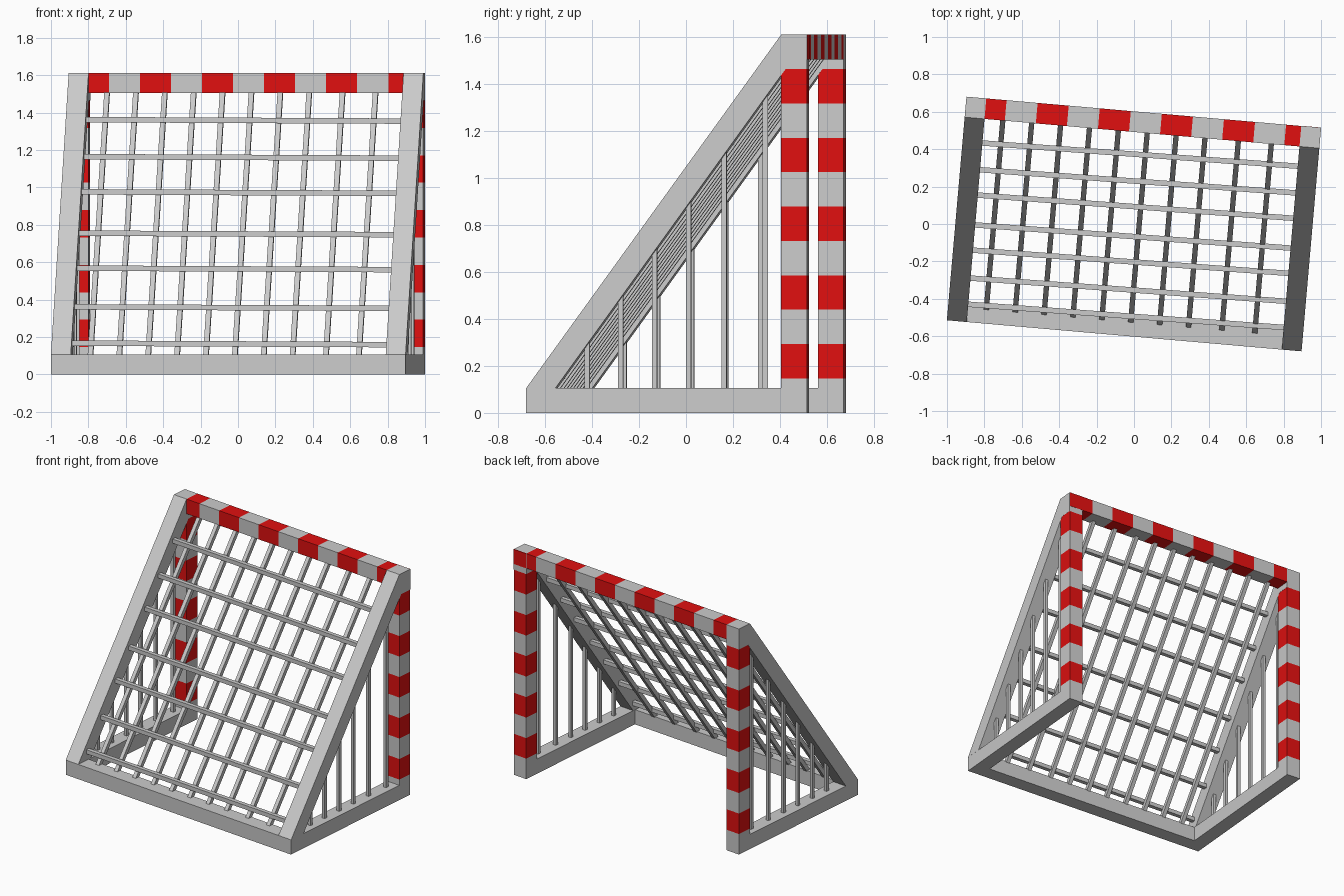
import bpy, bmesh
from math import radians
from mathutils import Matrix, Vector

if "Cube" in bpy.data.objects:
    bpy.data.objects.remove(bpy.data.objects["Cube"])

W, D, H, T = 0.951, 0.60, 1.61, 0.105      # half width, half depth, height, beam size
XI, YP = W - T, 0.49                       # inner side of beams, front of posts
SLOPE = (H - T) / (YP + D)
YAW = Matrix.Rotation(radians(-5), 4, 'Z')  # whole goal stands slightly turned

red = bpy.data.materials.new("red_paint")
red.diffuse_color = (0.75, 0.005, 0.005, 1)
red.use_nodes = True
red.node_tree.nodes["Principled BSDF"].inputs["Base Color"].default_value = red.diffuse_color


def finish(name, bm, mat=None):
    bmesh.ops.recalc_face_normals(bm, faces=bm.faces)
    bm.transform(YAW)
    me = bpy.data.meshes.new(name)
    bm.to_mesh(me)
    bm.free()
    if mat:
        me.materials.append(mat)
    bpy.context.collection.objects.link(bpy.data.objects.new(name, me))


def box(name, x, y, z, mat=None):
    bm = bmesh.new()
    bmesh.ops.create_cube(bm, size=1)
    for v in bm.verts:
        v.co = [r[0] if c < 0 else r[1] for c, r in zip(v.co, (x, y, z))]
    finish(name, bm, mat)


def sweep(name, section, a, b):
    """Extrude a closed section (offsets) from point a to point b."""
    bm = bmesh.new()
    lo = [bm.verts.new(Vector(a) + Vector(s)) for s in section]
    hi = [bm.verts.new(Vector(b) + Vector(s)) for s in section]
    bm.faces.new(lo)
    bm.faces.new(hi)
    n = len(section)
    for i in range(n):
        j = (i + 1) % n
        bm.faces.new((lo[i], lo[j], hi[j], hi[i]))
    finish(name, bm)


def square(u, v, r):
    u, v = Vector(u) * r, Vector(v) * r
    return [-u - v, u - v, u + v, v - u]


# Front beam of the base
box("front_base_beam", (-W, W), (-D, -D + T), (0, T))

# Side frames: base beam, striped post, sloped rafter, upright bars
seg = H / 11
rafter = [(-D, T), (YP, H), (D, H), (D, 10 * seg), (-0.475 + (10 * seg - T) / SLOPE, 10 * seg), (-0.475, T)]
side_bars = [-0.343, -0.20, -0.055, 0.09, 0.242, 0.418]
for s, side in ((-1, "left"), (1, "right")):
    xs = sorted((s * XI, s * W))
    box(side + "_base_beam", xs, (-D + T, YP), (0, T))
    for k in range(10):
        box(f"{side}_post_band_{k}", xs, (YP, D), (k * seg, (k + 1) * seg), red if k % 2 else None)
    e = 0.0008
    sweep(side + "_rafter", [(0, y, z) for y, z in rafter], (xs[0] - e, 0, 0), (xs[1] + e, 0, 0))
    for i, y in enumerate(side_bars):
        top = T + (y + 0.475) * SLOPE + 0.03
        xc, r = s * (W - T / 2), 0.011
        box(f"{side}_side_bar_{i}", (xc - r, xc + r), (y - r, y + r), (T - 0.02, top))

# Striped crossbar between the rafters
for k in range(11):
    x0 = -0.903 + k / 6
    box(f"crossbar_band_{k}", (max(x0, -XI), min(x0 + 1 / 6, XI)), (YP, D), (H - T, H),
        None if k % 2 else red)
box("crossbar_end_plate", (XI, W), (D - 0.004, D + 0.001), (H - T, H), red)

# Bars running down the slope
along = Vector((0, 1, SLOPE)).normalized()
normal = along.cross(Vector((1, 0, 0)))
slope_xs = [-0.747 + 0.155 * i for i in range(8)] + [0.517, 0.694]
for i, x in enumerate(slope_xs):
    a, b = [(x, -0.508 + (z - T) / SLOPE, z) for z in (0.07, 1.55)]
    sweep(f"slope_bar_{i}", square((1, 0, 0), normal, 0.014), a, b)

# Horizontal bars across the slope, slightly askew
for i, z in enumerate((0.163, 0.357, 0.564, 0.751, 0.972, 1.16, 1.358)):
    y = -0.535 + (z - T) / SLOPE
    sweep(f"cross_rail_{i}", square((0, 1, 0), (0, 0, 1), 0.0145),
          (-0.86, y - 0.012, z + 0.004), (0.86, y + 0.012, z - 0.004))
